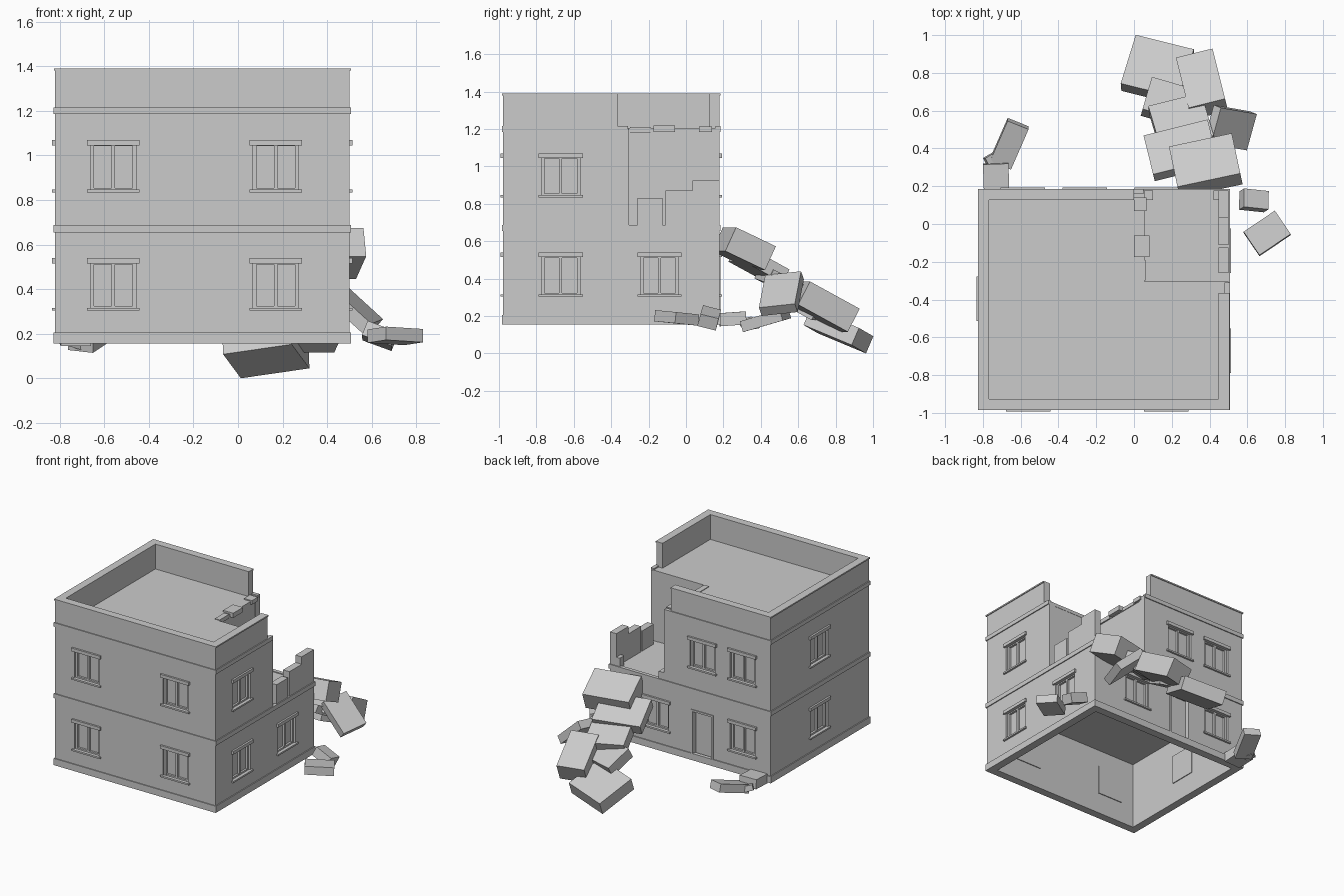
import bpy, bmesh
from math import radians
from mathutils import Matrix, Vector, Euler

if "Cube" in bpy.data.objects:
    bpy.data.objects.remove(bpy.data.objects["Cube"])

mat = bpy.data.materials.new("concrete grey")
mat.diffuse_color = (0.6, 0.6, 0.6, 1)
mat.use_nodes = True
mat.node_tree.nodes["Principled BSDF"].inputs["Base Color"].default_value = mat.diffuse_color

X0, X1, Y0, Y1 = -0.82, 0.50, -0.978, 0.178   # outer wall planes
Z0, ZF, ZR, ZT = 0.155, 0.68, 1.205, 1.387    # base, floor, roof, parapet top
T = 0.052                                     # wall thickness


def finish(name, bm):
    bmesh.ops.recalc_face_normals(bm, faces=bm.faces)
    me = bpy.data.meshes.new(name)
    bm.to_mesh(me)
    bm.free()
    me.materials.append(mat)
    ob = bpy.data.objects.new(name, me)
    bpy.context.collection.objects.link(ob)
    return ob


def boxes(name, items):
    """One object from (corner, opposite corner) pairs."""
    bm = bmesh.new()
    for a, b in items:
        a, b = Vector(a), Vector(b)
        size = [abs(v) for v in (b - a)]
        m = Matrix.Translation((a + b) / 2) @ Matrix.Diagonal((*size, 1))
        bmesh.ops.create_cube(bm, size=1, matrix=m)
    return finish(name, bm)


def at(side, u, d, z):
    """Point on a facade: u along the wall, d outwards, z up."""
    return {"front": (u, Y0 - d, z), "back": (u, Y1 + d, z),
            "left": (X0 - d, u, z), "right": (X1 + d, u, z)}[side]


def span(side, u0, u1, d0, d1, z0, z1):
    return at(side, u0, d0, z0), at(side, u1, d1, z1)


def wall(side, profile):
    bm = bmesh.new()
    f = bm.faces.new([bm.verts.new(at(side, u, 0, z)) for u, z in profile])
    ext = bmesh.ops.extrude_face_region(bm, geom=[f])["geom"]
    move = Vector(at(side, 0, -T, 0)) - Vector(at(side, 0, 0, 0))
    bmesh.ops.translate(bm, vec=move,
                        verts=[v for v in ext if isinstance(v, bmesh.types.BMVert)])
    return finish(side + "_wall", bm)


# Walls, with the collapsed back right corner in the right and back profiles
walls = {
    "front": wall("front", [(X0, Z0), (X1, Z0), (X1, ZT), (X0, ZT)]),
    "left": wall("left", [(Y0, Z0), (Y1, Z0), (Y1, ZT), (Y0, ZT)]),
    "right": wall("right", [
        (Y0, Z0), (Y1, Z0), (Y1, .925), (.035, .925), (.035, .87), (-.11, .87),
        (-.11, ZF), (-.125, ZF), (-.125, .83), (-.26, .83), (-.26, ZF),
        (-.305, ZF), (-.305, 1.2), (-.365, 1.2), (-.365, ZT), (Y0, ZT)]),
    "back": wall("back", [
        (X0, Z0), (X1, Z0), (X1, .75), (.42, .75), (.42, ZF), (.1, ZF),
        (.1, .74), (.055, .74), (.055, 1.2), (0, 1.2), (0, ZT), (X0, ZT)]),
}

# Windows and door: pocket in the wall, frame bars, lintel and sill
LOW, HIGH = .31, .84
openings = {
    "front": [(u, z) for u in (-.56, .17) for z in (LOW, HIGH)],
    "right": [(-.67, LOW), (-.67, HIGH), (-.142, LOW)],
    "left": [(-.395, LOW), (-.395, HIGH)],
    "back": [(-.59, LOW), (-.59, HIGH), (-.26, HIGH), (.12, LOW)],
}
W, H = .102, .215
for side, places in openings.items():
    cuts, frames, trims = [], [], []
    for u, z in places:
        cuts.append(span(side, u - W, u + W, -.03, .05, z, z + H))
        for a, b in ((-W, -W + .016), (-.008, .008), (W - .016, W)):
            frames.append(span(side, u + a, u + b, -.032, -.014, z, z + H))
        for a, b in ((0, .014), (H - .014, H)):
            frames.append(span(side, u - W, u + W, -.032, -.015, z + a, z + b))
        frames.append(span(side, u - W, u + W, -T - .006, -T + .01, z, z + H))
        trims.append(span(side, u - .118, u + .118, -.01, .014, z + H - .01, z + H + .014))
        trims.append(span(side, u - .118, u + .118, -.01, .014, z - .006, z + .006))
    if side == "back":
        u = -.26
        cuts.append(span(side, u - .09, u + .09, -.03, .05, .165, .53))
        for a, b in ((-.09, -.076), (.076, .09)):
            frames.append(span(side, u + a, u + b, -.032, .006, .165, .53))
        frames.append(span(side, u - .09, u + .09, -.032, .006, .516, .53))
    cutter = boxes(side + "_cutter", cuts)
    cutter.hide_render = True
    mod = walls[side].modifiers.new("openings", "BOOLEAN")
    mod.operation, mod.solver, mod.object = "DIFFERENCE", "EXACT", cutter
    bpy.context.view_layer.objects.active = walls[side]
    bpy.ops.object.modifier_apply(modifier=mod.name)
    bpy.data.objects.remove(cutter)
    boxes(side + "_window_frames", frames)
    boxes(side + "_lintels_and_sills", trims)

# Floor, roof and the broken roof edge
boxes("floor_slab", [((X0 + .01, Y0 + .01, .65), (X1 - .01, Y1 - .01, ZF))])
boxes("roof_slab", [((X0 + .01, Y0 + .01, 1.18), (.055, Y1 - .01, ZR)),
                    ((.055, Y0 + .01, 1.18), (X1 - .01, -.305, ZR))])
boxes("broken_roof_edge", [((0, .07, 1.183), (.065, .14, 1.213)),
                           ((0, -.175, 1.183), (.083, -.06, 1.218)),
                           ((.02, -.30, 1.18), (.06, -.19, 1.21))])
boxes("inner_walls", [((.03, -.325, ZF), (.05, Y1 - .02, 1.19)),
                      ((.03, -.325, ZF), (X1 - .02, -.307, 1.19))])

# Base course, string courses and parapet rim
def course(name, z0, z1, d, right_end=Y1, back_end=X1, depth=.02):
    end_x = X1 + d if back_end == X1 else back_end
    end_y = Y1 + d if right_end == Y1 else right_end
    boxes(name, [span("front", X0 - d, X1 + d, -depth, d, z0, z1),
                 span("left", Y0 - d, Y1 + d, -depth, d, z0, z1),
                 span("right", Y0 - d, end_y, -depth, d, z0, z1),
                 span("back", X0 - d, end_x, -depth, d, z0, z1)])

course("base_course", Z0, .205, .007)
course("floor_course", .654, .687, .007)
course("roof_course", 1.185, 1.215, .007, -.31, .05)
course("parapet_rim", 1.38, 1.39, .006, -.365, 0, T)

# Fallen slabs and rubble: centre, size, rotation in degrees
rubble = {
    "slab_top": ((.38, .31, .56), (.34, .24, .14), (-25, 0, 12)),
    "slab_upper": ((.25, .39, .47), (.35, .24, .08), (-28, 0, 14)),
    "slab_middle": ((.25, .53, .37), (.29, .26, .08), (-25, 5, 14)),
    "slab_side": ((.51, .51, .32), (.26, .20, .06), (8, 42, -10)),
    "slab_lower": ((.36, .74, .25), (.2, .31, .14), (-28, 0, 14)),
    "slab_joint": ((.19, .64, .26), (.26, .2, .08), (-28, 0, -16)),
    "slab_end": ((.125, .815, .122), (.32, .29, .1), (-22, -8, -14)),
    "rubble_right_a": ((.635, .125, .19), (.14, .1, .07), (-15, 20, -6)),
    "rubble_right_b": ((.705, -.05, .19), (.2, .15, .06), (-5, 3, 34)),
    "rubble_left_a": ((-.73, .25, .185), (.135, .14, .07), (4, 0, 2)),
    "rubble_left_b": ((-.66, .425, .18), (.12, .24, .06), (15, 6, -22)),
    "rubble_left_c": ((-.74, .34, .16), (.09, .07, .04), (10, 15, 30)),
}
for name, (c, size, rot) in rubble.items():
    half = Vector(size) / 2
    ob = boxes(name, [(-half, half)])
    ob.location = c
    ob.rotation_euler = Euler([radians(r) for r in rot])
